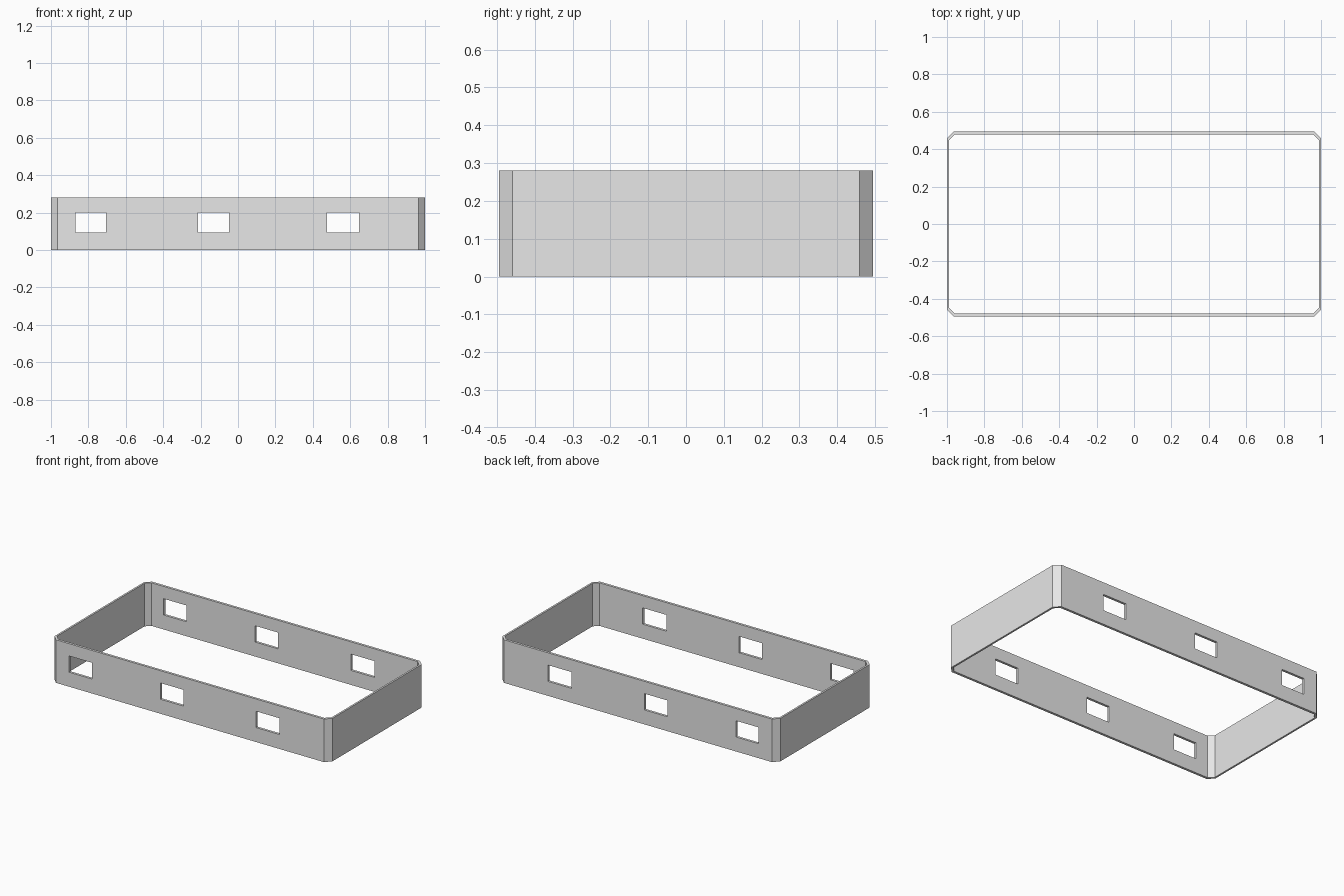
import bpy
import bmesh

if "Cube" in bpy.data.objects:
    bpy.data.objects.remove(bpy.data.objects["Cube"])

HALF_X, HALF_Y, HEIGHT = 1.0, 0.495, 0.28
CHAMFER = 0.036
WALL_X, WALL_Y = 0.012, 0.016      # end walls, long walls

grey = bpy.data.materials.new("light grey")
grey.diffuse_color = (0.8, 0.8, 0.8, 1)
grey.use_nodes = True
grey.node_tree.nodes["Principled BSDF"].inputs["Base Color"].default_value = grey.diffuse_color


def octagon(hx, hy, c):
    """Rectangle outline with chamfered corners, counter-clockwise."""
    return [(hx, -hy + c), (hx, hy - c), (hx - c, hy), (-hx + c, hy),
            (-hx, hy - c), (-hx, -hy + c), (-hx + c, -hy), (hx - c, -hy)]


def add_object(name, bm):
    bmesh.ops.recalc_face_normals(bm, faces=bm.faces)
    mesh = bpy.data.meshes.new(name)
    bm.to_mesh(mesh)
    bm.free()
    mesh.materials.append(grey)
    obj = bpy.data.objects.new(name, mesh)
    bpy.context.collection.objects.link(obj)
    return obj


# Chamfered rectangular frame: flat ring extruded upwards
bm = bmesh.new()
outer = [bm.verts.new((x, y, 0)) for x, y in octagon(HALF_X, HALF_Y, CHAMFER)]
inner = [bm.verts.new((x, y, 0)) for x, y in
         octagon(HALF_X - WALL_X, HALF_Y - WALL_Y, CHAMFER - 0.006)]
for i in range(8):
    j = (i + 1) % 8
    bm.faces.new((outer[i], outer[j], inner[j], inner[i]))
ring = bmesh.ops.extrude_face_region(bm, geom=bm.faces[:])
top = [v for v in ring["geom"] if isinstance(v, bmesh.types.BMVert)]
bmesh.ops.translate(bm, verts=top, vec=(0, 0, HEIGHT))
frame = add_object("frame", bm)

# Three window openings cut through both long walls
bm = bmesh.new()
for x0, x1 in ((-0.87, -0.705), (-0.213, -0.047), (0.477, 0.647)):
    box = bmesh.ops.create_cube(bm, size=1)["verts"]
    bmesh.ops.scale(bm, verts=box, vec=(x1 - x0, 1.2, 0.106))
    bmesh.ops.translate(bm, verts=box, vec=((x0 + x1) / 2, 0, 0.147))
cutter = add_object("window_cutter", bm)
cutter.hide_render = True
cutter.hide_set(True)

cut = frame.modifiers.new("windows", 'BOOLEAN')
cut.operation = 'DIFFERENCE'
cut.solver = 'EXACT'
cut.object = cutter
